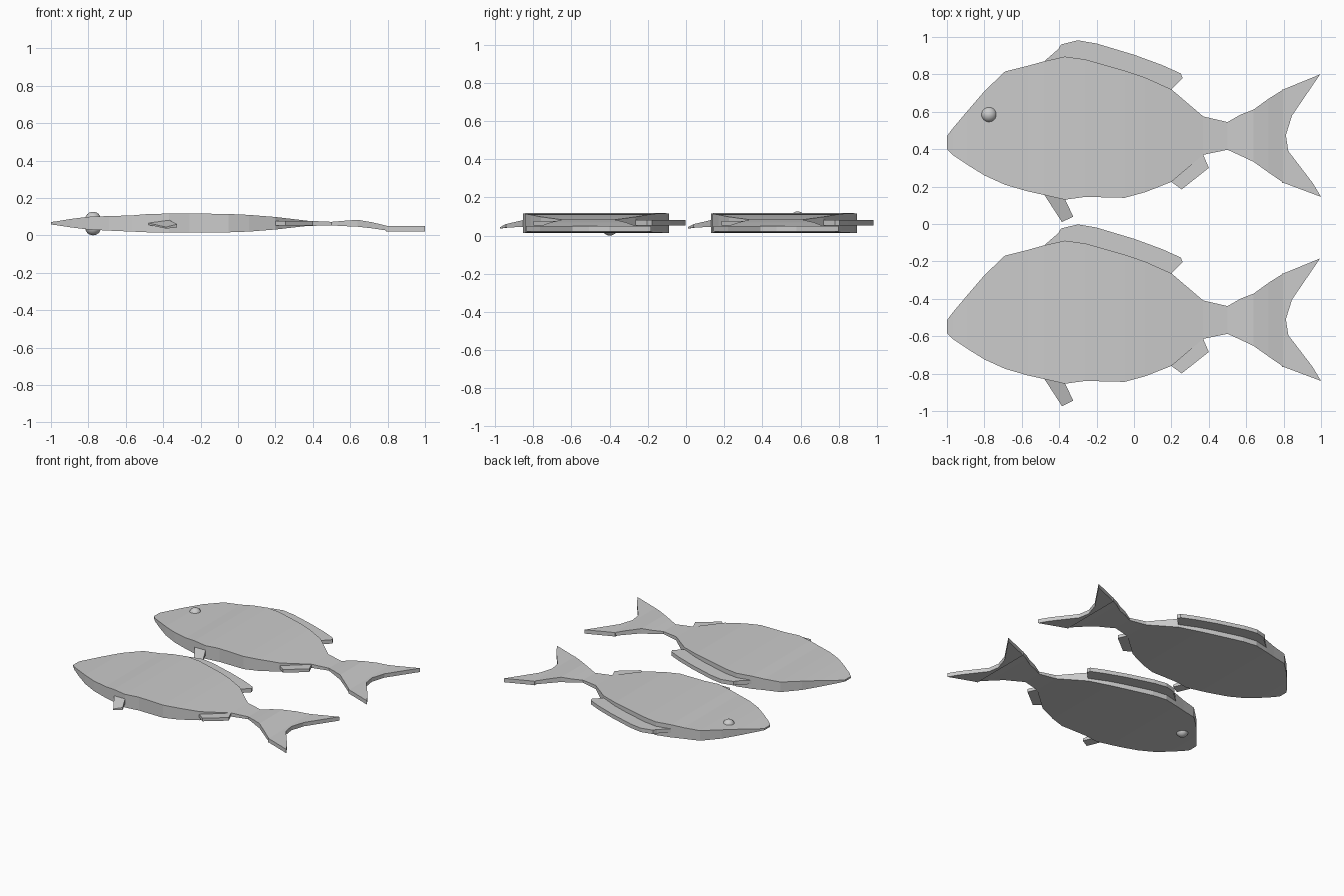
import bpy, bmesh

# (x, y_low, y_high, z_low, z_high) cross-sections along the body
BODY = [
    (-1.0, .40, .47, .058, .071), (-.97, .37, .51, .054, .075),
    (-.89, .316, .605, .042, .088), (-.80, .26, .71, .031, .099),
    (-.69, .21, .815, .025, .103), (-.57, .175, .845, .020, .106),
    (-.48, .155, .87, .016, .114), (-.37, .13, .895, .014, .116),
    (-.26, .145, .88, .014, .117), (-.05, .14, .82, .016, .114),
    (.06, .17, .783, .020, .109), (.20, .225, .72, .031, .098),
    (.37, .37, .575, .050, .078), (.50, .397, .545, .053, .072),
    (.57, .365, .585, .049, .078), (.64, .332, .612, .046, .083),
    (.72, .275, .67, .037, .069), (.80, .22, .72, .025, .050),
]
# flat fin outlines in x, y
TAIL = [(.79, .72), (.80, .72), (.995, .80), (.92, .69), (.845, .58),
        (.812, .475), (.825, .39), (.955, .22), (1.0, .145), (.80, .22), (.79, .22)]
DORSAL = [(-.48, .87), (-.405, .935), (-.39, .96), (-.30, .982), (-.20, .965),
          (0, .905), (.15, .85), (.25, .805), (.26, .78), (.20, .72),
          (.06, .76), (-.05, .79), (-.26, .85), (-.37, .865)]
ANAL = [(.20, .225), (.255, .185), (.40, .30), (.37, .37), (.28, .32)]


def finish(bm, name):
    bmesh.ops.recalc_face_normals(bm, faces=bm.faces[:])
    mesh = bpy.data.meshes.new(name)
    bm.to_mesh(mesh)
    bm.free()
    ob = bpy.data.objects.new(name, mesh)
    bpy.context.collection.objects.link(ob)
    return ob


def loft(name, rings, dy):
    bm = bmesh.new()
    loops = [[bm.verts.new((x, y + dy, z)) for x, y, z in r] for r in rings]
    for a, b in zip(loops, loops[1:]):
        n = len(a)
        for i in range(n):
            j = (i + 1) % n
            bm.faces.new((a[i], a[j], b[j], b[i]))
    bm.faces.new(loops[0])
    bm.faces.new(loops[-1])
    return finish(bm, name)


def plate(name, outline, z0, z1, dy):
    return loft(name, [[(x, y, z) for x, y in outline] for z in (z0, z1)], dy)


def fish(label, dy, eye_z):
    # slab body whose thickness varies along its length
    loft(label + "_body", [[(x, a, z0), (x, b, z0), (x, b, z1), (x, a, z1)]
                           for x, a, b, z0, z1 in BODY], dy)
    # fins
    plate(label + "_tail_fin", TAIL, .021, .051, dy)
    plate(label + "_dorsal_fin", DORSAL, .052, .082, dy)
    plate(label + "_anal_fin", ANAL, .053, .077, dy)
    # pelvic fin tapers and drops toward its tip
    loft(label + "_pelvic_fin", [
        [(-.48, .157, .056), (-.37, .135, .045), (-.37, .135, .082), (-.48, .157, .066)],
        [(-.385, .01, .036), (-.325, .04, .042), (-.325, .04, .060), (-.385, .01, .044)],
    ], dy)
    # single eye on the visible face
    bpy.ops.mesh.primitive_uv_sphere_add(segments=24, ring_count=12, radius=.043,
                                         location=(-.775, .585 + dy, eye_z))
    eye = bpy.context.object
    eye.name = label + "_eye"
    bpy.ops.object.shade_smooth()


fish("upper_fish", 0, .083)
fish("lower_fish", -.984, .043)
